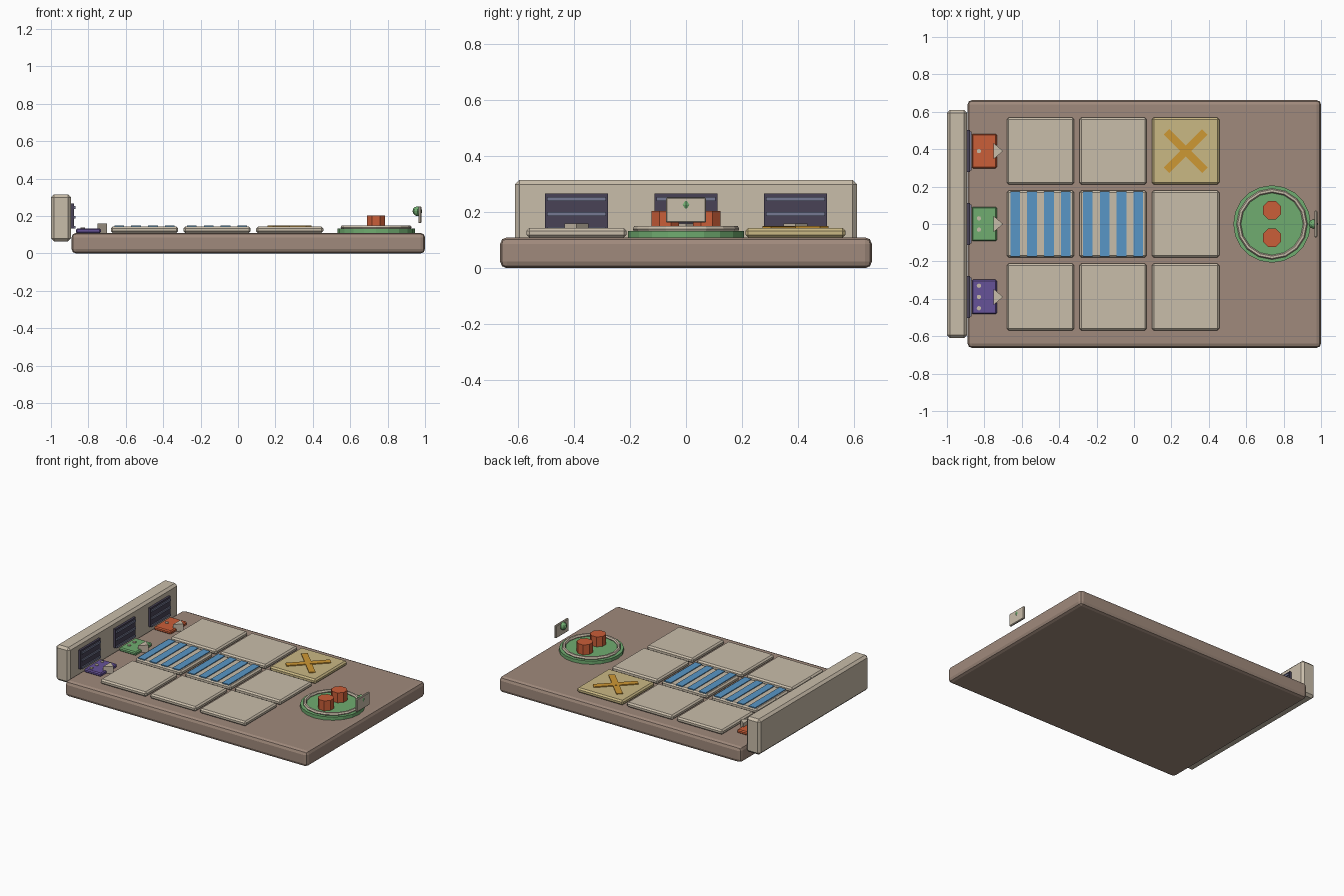
import bpy, bmesh, math
from mathutils import Matrix

cube = bpy.data.objects.get("Cube")
if cube:
    bpy.data.objects.remove(cube, do_unlink=True)


def material(name, rgb):
    # sRGB bytes to linear colour
    lin = [((c / 255 + 0.055) / 1.055) ** 2.4 for c in rgb] + [1]
    m = bpy.data.materials.new(name)
    m.use_nodes = True
    m.diffuse_color = lin
    b = m.node_tree.nodes["Principled BSDF"]
    b.inputs["Base Color"].default_value = lin
    b.inputs["Roughness"].default_value = 0.8
    return m


BROWN = material("brown", (160, 138, 124))
CREAM = material("cream", (201, 189, 170))
DARK = material("dark_violet", (72, 66, 86))
SLATE = material("slate", (118, 122, 148))
ORANGE = material("orange", (202, 94, 56))
GREEN = material("green", (112, 172, 112))
PURPLE = material("purple", (102, 82, 152))
BLUE = material("blue", (88, 150, 198))
SAND = material("sand", (202, 184, 132))
AMBER = material("amber", (206, 152, 52))


def finish(name, bm, mat, loc=(0, 0, 0), rot=0):
    me = bpy.data.meshes.new(name)
    bm.to_mesh(me)
    bm.free()
    me.materials.append(mat)
    ob = bpy.data.objects.new(name, me)
    ob.location = loc
    ob.rotation_euler.z = rot
    bpy.context.collection.objects.link(ob)
    return ob


def box(name, mat, center, size, bevel=0, rot=0, segments=1):
    bm = bmesh.new()
    bmesh.ops.create_cube(bm, size=1, matrix=Matrix.Diagonal((*size, 1)))
    if bevel:
        bmesh.ops.bevel(bm, geom=bm.edges[:], offset=bevel, segments=segments,
                        profile=0.5, affect='EDGES')
    return finish(name, bm, mat, center, rot)


def prism(name, mat, outline, z0, z1, loc=(0, 0)):
    bm = bmesh.new()
    face = bm.faces.new([bm.verts.new((x, y, z0)) for x, y in outline])
    top = bmesh.ops.extrude_face_region(bm, geom=[face])["geom"]
    verts = [v for v in top if isinstance(v, bmesh.types.BMVert)]
    bmesh.ops.translate(bm, verts=verts, vec=(0, 0, z1 - z0))
    bmesh.ops.recalc_face_normals(bm, faces=bm.faces[:])
    return finish(name, bm, mat, (*loc, 0))


def ngon(n, r, turn=0):
    return [(r * math.cos(turn + i * math.tau / n), r * math.sin(turn + i * math.tau / n))
            for i in range(n)]


def ring(name, mat, loc, major, minor, n, m):
    bm = bmesh.new()
    rows = [[bm.verts.new(((major + minor * p) * x, (major + minor * p) * y, minor * q))
             for p, q in ngon(m, 1)] for x, y in ngon(n, 1)]
    for i in range(n):
        a, b = rows[i], rows[(i + 1) % n]
        for j in range(m):
            k = (j + 1) % m
            bm.faces.new((a[j], b[j], b[k], a[k]))
    bmesh.ops.recalc_face_normals(bm, faces=bm.faces[:])
    return finish(name, bm, mat, loc)


# Ground slab and end wall
DECK = 0.11
box("base_slab", BROWN, (0.055, 0, DECK / 2), (1.89, 1.325, DECK), 0.024, segments=2)
box("end_wall", CREAM, (-0.946, 0, 0.19), (0.108, 1.22, 0.25), 0.016)

# Three bays: wall vent, parked cart with pointer and count dots
PITCH = 0.39
for row, (label, mat) in enumerate((("purple", PURPLE), ("green", GREEN), ("orange", ORANGE))):
    y = (row - 1) * PITCH
    box(f"vent_{label}", DARK, (-0.885, y, 0.2), (0.016, 0.224, 0.134))
    for s in range(3):
        box(f"vent_slat_{label}_{s}", SLATE, (-0.876, y, 0.246 - s * 0.053),
            (0.014, 0.21, 0.014))
    box(f"cart_{label}", mat, (-0.8, y, 0.121), (0.134, 0.184, 0.026), 0.007)
    prism(f"cart_pointer_{label}", CREAM, [(0, -0.043), (0.05, 0), (0, 0.043)],
          DECK, 0.16, (-0.75, y))
    dots = 3 - row
    for d in range(dots):
        prism(f"cart_dot_{label}_{d}", CREAM, ngon(8, 0.012), 0.13, 0.139,
              (-0.829, y + (d - (dots - 1) / 2) * 0.06))

# Grid of floor tiles
TILE_TOP = 0.143
for col in range(3):
    for row in range(3):
        x, y = -0.5 + col * 0.388, (row - 1) * PITCH
        marked = col == 2 and row == 2
        box(f"tile_{col}_{row}", SAND if marked else CREAM, (x, y, 0.126),
            (0.36, 0.357, 0.034), 0.01)
        if row == 1 and col < 2:
            for s in range(4):
                box(f"stripe_{col}_{s}", BLUE, (x + (s - 1.5) * 0.09, y, TILE_TOP + 0.002),
                    (0.052, 0.345, 0.007))
        if marked:
            for side in (-1, 1):
                box(f"cross_bar_{side}", AMBER, (x, y, TILE_TOP + 0.002 + side * 0.0005),
                    (0.29, 0.042, 0.008), rot=side * math.pi / 4)

# Round pad with rim and two stools
PAD_X = 0.738
prism("round_pad", GREEN, ngon(20, 0.207), DECK, 0.133, (PAD_X, 0))
ring("pad_rim", CREAM, (PAD_X, 0, 0.14), 0.178, 0.012, 16, 6)
for side in (-1, 1):
    prism(f"stool_{side}", ORANGE, ngon(8, 0.053, math.pi / 8), 0.13, 0.203,
          (PAD_X, side * 0.074))

# Small raised sign with a green bead
box("sign_plate", CREAM, (0.972, 0, 0.207), (0.016, 0.142, 0.09), 0.004)
bm = bmesh.new()
bmesh.ops.create_uvsphere(bm, u_segments=8, v_segments=6, radius=0.026)
finish("sign_bead", bm, GREEN, (0.959, 0, 0.226))
